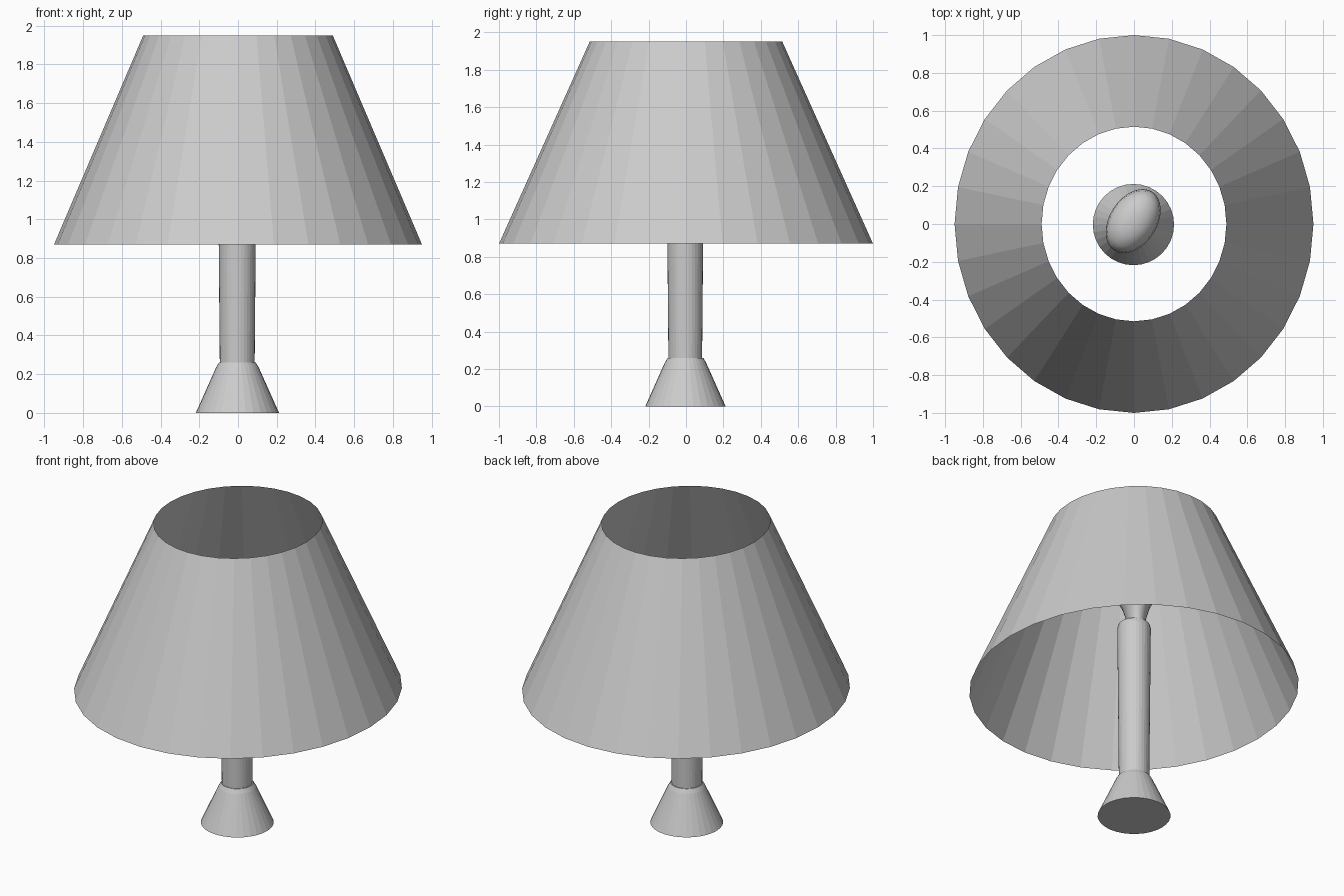
import bpy, math

cube = bpy.data.objects.get("Cube")
if cube:
    bpy.data.objects.remove(cube, do_unlink=True)

SIDES = 32
grey = bpy.data.materials.new("plain_grey")
grey.use_nodes = True
grey.diffuse_color = (0.6, 0.6, 0.6, 1)
grey.node_tree.nodes["Principled BSDF"].inputs["Base Color"].default_value = (0.6, 0.6, 0.6, 1)


def lathe(name, profile, squash=(1, 1), turn=0, centre=(0, 0), caps=True):
    """Spin (radius, z) rings about the z axis, stretched, turned and optionally capped."""
    verts, faces = [], []
    for r, z in profile:
        for i in range(SIDES):
            a = math.tau * i / SIDES
            x, y = r * squash[0] * math.cos(a), r * squash[1] * math.sin(a)
            verts.append((centre[0] + x * math.cos(turn) - y * math.sin(turn),
                          centre[1] + x * math.sin(turn) + y * math.cos(turn), z))
    for k in range(len(profile) - 1):
        for i in range(SIDES):
            j = (i + 1) % SIDES
            a, b = k * SIDES, (k + 1) * SIDES
            faces.append((a + i, a + j, b + j, b + i))
    if caps:
        faces.append(tuple(reversed(range(SIDES))))
        faces.append(tuple(range(len(verts) - SIDES, len(verts))))
    mesh = bpy.data.meshes.new(name)
    mesh.from_pydata(verts, [], faces)
    mesh.materials.append(grey)
    obj = bpy.data.objects.new(name, mesh)
    bpy.context.collection.objects.link(obj)
    return obj


def smooth(obj):
    bpy.ops.object.select_all(action='DESELECT')
    obj.select_set(True)
    bpy.context.view_layer.objects.active = obj
    bpy.ops.object.shade_smooth_by_angle(angle=math.radians(40))


# Open, slightly oval faceted shade
lathe("lamp_shade", [(1.0, 0.87), (0.515, 1.95)], squash=(0.95, 1.0), caps=False)

# Flared foot with a small softened shoulder
lathe("base", [(0.215, 0), (0.11, 0.235), (0.095, 0.26)], centre=(-0.003, -0.003))

# Stem, widening slightly upwards
lathe("stem", [(0.09, 0.25), (0.099, 1.27), (0.092, 1.295)], centre=(-0.004, -0.004))

# Flattened bulb, narrow at the neck and rounded on top
bulb = [(0.4, 1.28), (0.48, 1.34), (0.67, 1.42), (0.9, 1.48), (1.0, 1.54),
        (0.95, 1.59), (0.78, 1.63), (0.5, 1.655), (0.2, 1.665)]
smooth(lathe("bulb", bulb, squash=(0.185, 0.125), turn=math.radians(57), centre=(-0.004, 0.015)))
